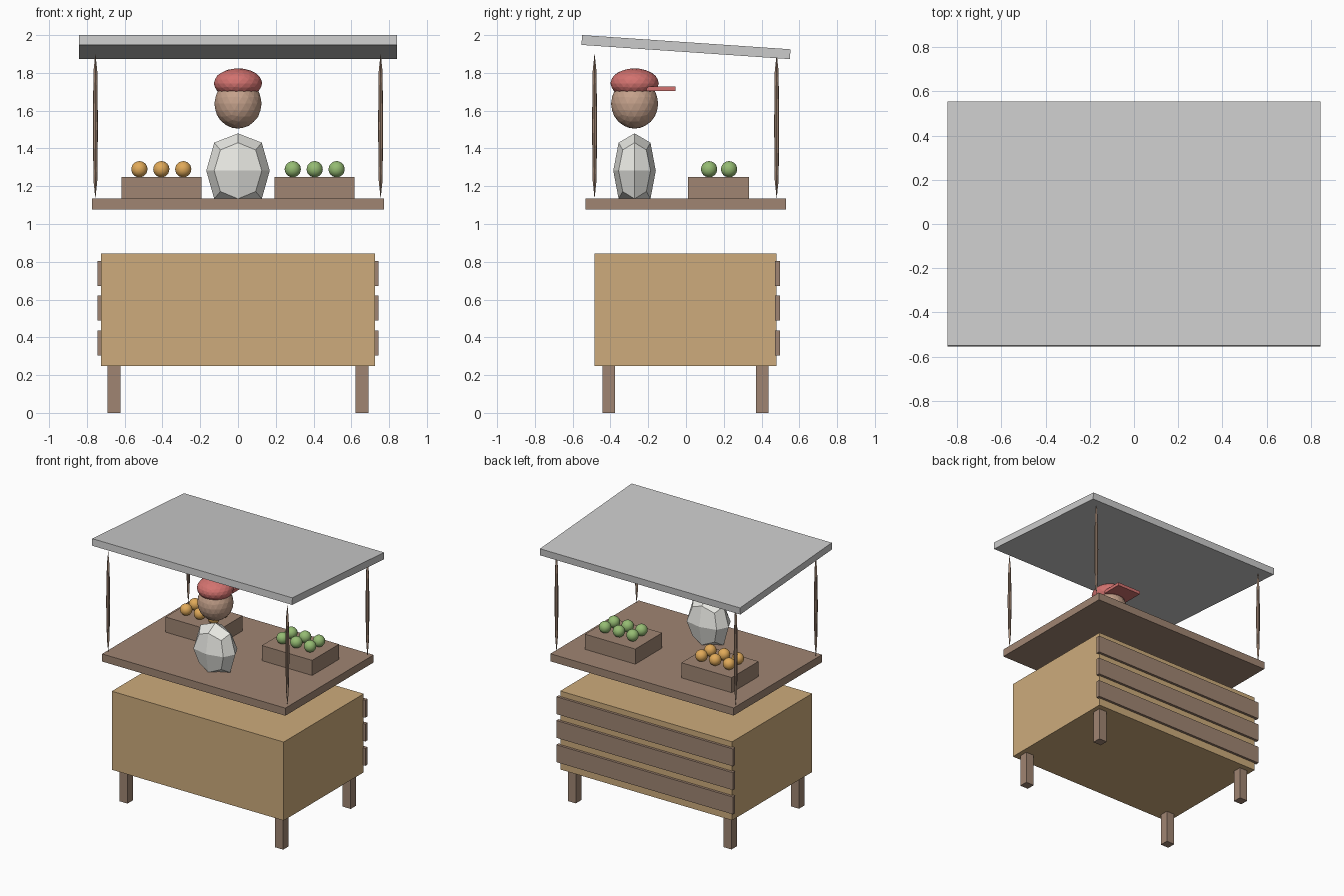
import bpy
from math import radians

if "Cube" in bpy.data.objects:
    bpy.data.objects.remove(bpy.data.objects["Cube"])


def material(name, rgb):
    m = bpy.data.materials.new(name)
    m.diffuse_color = (*rgb, 1)
    m.use_nodes = True
    m.node_tree.nodes["Principled BSDF"].inputs["Base Color"].default_value = m.diffuse_color
    return m


WOOD = material("brown_wood", (0.35, 0.235, 0.17))
TAN = material("tan_wood", (0.61, 0.41, 0.2))
SKIN = material("skin", (0.56, 0.36, 0.26))
RED = material("red_cloth", (0.65, 0.17, 0.16))
WHITE = material("white_cloth", (0.8, 0.8, 0.76))
ORANGE = material("orange_peel", (0.75, 0.4, 0.1))
GREEN = material("green_peel", (0.3, 0.5, 0.17))


def finish(name, mat):
    o = bpy.context.object
    o.name = name
    if mat:
        o.data.materials.append(mat)
    return o


def box(name, x, y, z, mat=None, tilt=0, rounded=False):
    """Box from (min, max) ranges; rounded gives one level of subdivision."""
    r = (x, y, z)
    bpy.ops.mesh.primitive_cube_add(size=1, location=[(a + b) / 2 for a, b in r],
                                    rotation=(tilt, 0, 0))
    o = finish(name, mat)
    o.scale = [b - a for a, b in r]
    if rounded:
        s = o.modifiers.new("round", 'SUBSURF')
        s.levels = s.render_levels = 1
        s.use_limit_surface = False
    return o


def ball(name, loc, radii, mat, smooth=False):
    bpy.ops.mesh.primitive_ico_sphere_add(subdivisions=3, radius=1, location=loc)
    o = finish(name, mat)
    o.scale = radii
    if smooth:
        bpy.ops.object.shade_smooth()
    return o


# Cabinet, legs and back slats
box("cabinet", (-.724, .724), (-.484, .479), (.247, .845), TAN)
for sx in (-1, 1):
    for y in (-.408, .404):
        box("leg", (sx * .656 - .034, sx * .656 + .034), (y - .033, y + .033), (0, .247), WOOD)
for z in (.371, .556, .737):
    box("back_slat", (-.744, .744), (.47, .498), (z - .066, z + .066), WOOD)

# Counter, posts and sloping roof
box("counter", (-.772, .772), (-.533, .529), (1.077, 1.135), WOOD)
for x in (-.755, .755):
    for y in (-.484, .48):
        box("roof_post", (x - .0135, x + .0135), (y - .0135, y + .0135), (1.133, 1.905), WOOD, rounded=True)
box("roof", (-.843, .843), (-.553, .553), (1.9105, 1.9625), tilt=radians(-3.9))

# Crates with two rows of fruit
for side, mat in ((-1, ORANGE), (1, GREEN)):
    cx = side * .406
    box("crate", (cx - .212, cx + .212), (.01, .333), (1.135, 1.25), WOOD)
    for dx in (-.116, 0, .116):
        for y in (.122, .228):
            ball("fruit", (cx + dx, y, 1.29), (.043,) * 3, mat, smooth=True)

# Seller facing the back
box("torso", (-.168, .168), (-.385, -.16), (1.084, 1.48), WHITE, rounded=True)
ball("head", (0, -.272, 1.637), (.125, .125, .132), SKIN)
ball("cap", (0, -.272, 1.745), (.128, .128, .079), RED)
box("cap_brim", (-.1, .1), (-.21, -.055), (1.704, 1.728), RED)
